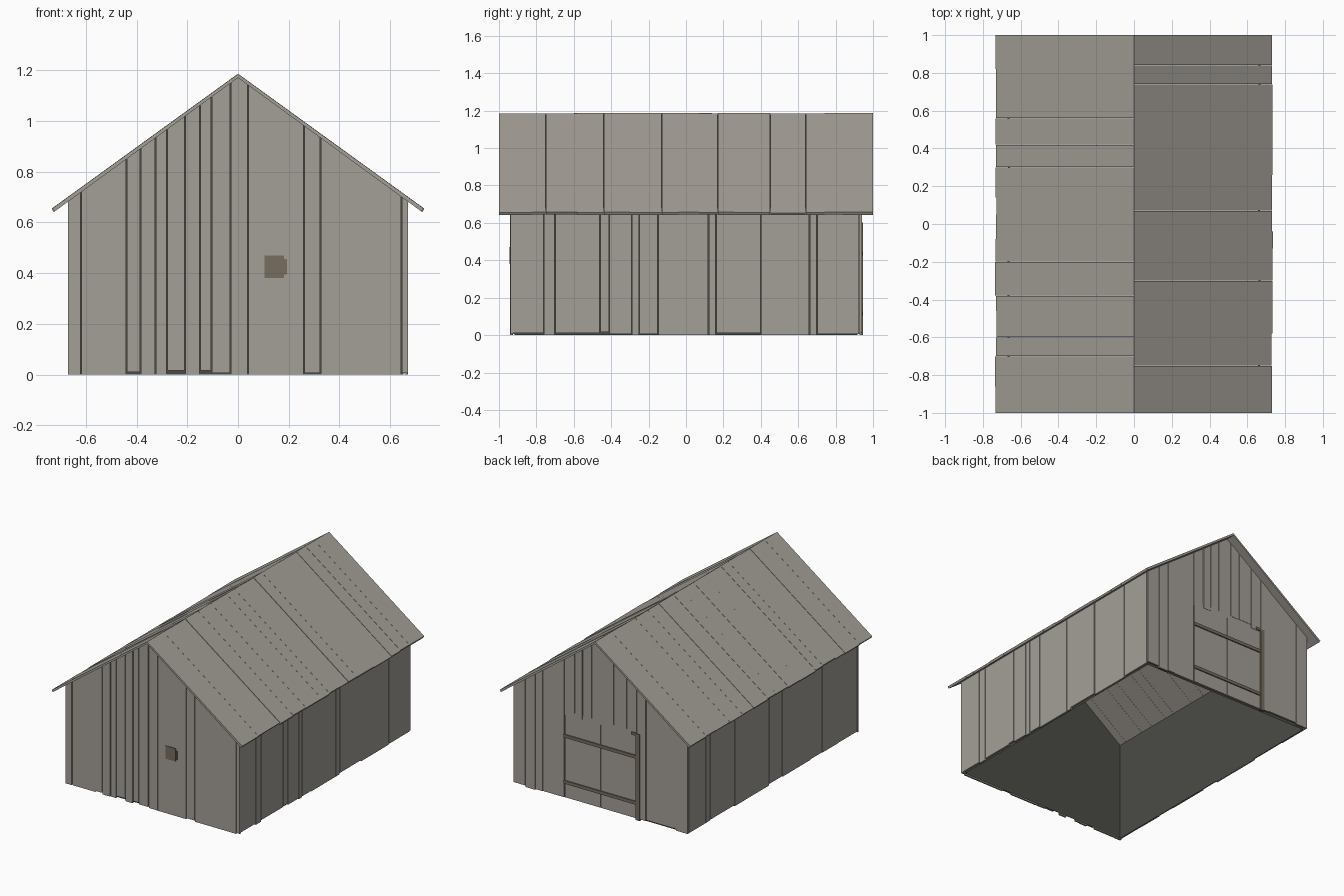
import bpy, bmesh, random
from mathutils import Vector

random.seed(4)
cube = bpy.data.objects.get("Cube")
if cube:
    bpy.data.objects.remove(cube)

HALF_W, HALF_L = 0.67, 0.94      # outer wall faces
RIDGE, PITCH = 1.187, 0.724      # roof top height and slope
ROOF_T, BOARD_T = 0.016, 0.012


def material(name, r, g, b):
    m = bpy.data.materials.new(name)
    m.use_nodes = True
    m.diffuse_color = (r, g, b, 1)
    m.node_tree.nodes["Principled BSDF"].inputs["Base Color"].default_value = (r, g, b, 1)
    return m


WOOD = material("weathered wood", 0.37, 0.348, 0.31)
DARK = material("dark lining", 0.07, 0.07, 0.06)
BROWN = material("brown timber", 0.185, 0.152, 0.115)


def finish(bm, name, mat, recalc=True):
    if recalc:
        bmesh.ops.recalc_face_normals(bm, faces=bm.faces[:])
    mesh = bpy.data.meshes.new(name)
    bm.to_mesh(mesh)
    bm.free()
    mesh.materials.append(mat)
    obj = bpy.data.objects.new(name, mesh)
    bpy.context.collection.objects.link(obj)
    return obj


def prism(bm, points, offset):
    """Extrude a flat outline by an offset vector."""
    face = bm.faces.new([bm.verts.new(p) for p in points])
    ext = bmesh.ops.extrude_face_region(bm, geom=[face], use_keep_orig=True)
    moved = [v for v in ext["geom"] if isinstance(v, bmesh.types.BMVert)]
    bmesh.ops.translate(bm, verts=moved, vec=Vector(offset))


def box(name, x, y, z, mat):
    bm = bmesh.new()
    prism(bm, [(x[0], y[0], z[0]), (x[1], y[0], z[0]),
               (x[1], y[0], z[1]), (x[0], y[0], z[1])], (0, y[1] - y[0], 0))
    return finish(bm, name, mat)


def under_roof(x):
    return RIDGE - ROOF_T - PITCH * abs(x)


def ragged():
    return random.choice((0, 0, 0.006, 0.01, 0.016))


def spans(seams, end, gap=0.004):
    edges = [-end] + sorted(seams) + [end]
    return [(a + (gap / 2 if a > -end else 0), b - (gap / 2 if b < end else 0))
            for a, b in zip(edges, edges[1:])]


def gable_wall(name, seams, side, door=None):
    """Vertical boards with tops cut to the roof; boards over a door start higher."""
    bm = bmesh.new()
    for a, b in spans(seams, HALF_W):
        z = ragged()
        if door and a > door[0] - 0.01 and b < door[1] + 0.01:
            z = door[2] + random.uniform(-0.015, 0.02)
        tops = [b, 0, a] if a < 0 < b else [b, a]
        y = side * (HALF_L - random.choice((0, 0, 0.002, 0.004)))
        outline = [(a, y, z), (b, y, z)] + [(x, y, under_roof(x)) for x in tops]
        prism(bm, outline, (0, -side * BOARD_T, 0))
    return finish(bm, name, WOOD)


def side_wall(name, seams, side):
    bm = bmesh.new()
    for a, b in spans(seams, HALF_L - 0.014):
        z, top = ragged(), under_roof(HALF_W)
        x = side * (HALF_W - random.choice((0, 0, 0.002, 0.004)))
        prism(bm, [(x, a, z), (x, b, z), (x, b, top), (x, a, top)],
              (-side * BOARD_T, 0, 0))
    return finish(bm, name, WOOD)


def roof_slope(name, seams, side):
    """Sloping boards with slightly uneven eaves and heights."""
    bm = bmesh.new()
    for a, b in spans(seams, 1.0, 0.001):
        e = 0.735 - random.uniform(0, 0.007)
        drop = random.choice((0, 0.001, 0.003))
        top, low = RIDGE - drop, RIDGE - ROOF_T
        prism(bm, [(0, a, top), (side * e, a, top - PITCH * e),
                   (side * (e - 0.008), a, low - PITCH * e + 0.002), (0, a, low)],
              (0, b - a, 0))
    return finish(bm, name, WOOD)


# Board walls
gable_wall("front_wall", [-0.62, -0.44, -0.385, -0.325, -0.28, -0.21, -0.15, -0.105,
                          -0.03, 0.04, 0.26, 0.325, 0.645], -1)
DOOR = (-0.28, 0.28, 0.59)
gable_wall("back_wall", [-0.58, -0.35, -0.28, -0.2, -0.1, -0.03, 0.07, 0.14, 0.2,
                         0.28, 0.445, 0.5, 0.577], 1, DOOR)
side_wall("left_wall", [-0.76, -0.7, -0.46, -0.41, -0.29, -0.25, -0.15, 0.12, 0.16,
                        0.4, 0.66, 0.7], 1)
side_wall("right_wall", [-0.72, -0.54, -0.41, -0.1, 0.04, 0.42, 0.69, 0.74], -1)

# Roof
roof_slope("left_roof", [-0.82, -0.75, -0.58, -0.44, -0.3, -0.13, -0.04, 0.07, 0.17,
                         0.26, 0.45, 0.64, 0.74, 0.84], 1)
roof_slope("right_roof", [-0.86, -0.7, -0.6, -0.46, -0.38, -0.2, -0.08, 0.05, 0.14,
                          0.3, 0.42, 0.56, 0.72, 0.82], -1)

# Dark inner lining, open below and above
bm = bmesh.new()
lx, ly = HALF_W - 0.017, HALF_L - 0.022
outline = [(-lx, 0.0), (lx, 0.0), (lx, under_roof(lx)),
           (0, under_roof(0)), (-lx, under_roof(lx))]
front, back = [[bm.verts.new((x, y, z)) for x, z in outline] for y in (-ly, ly)]
bm.faces.new(front)
bm.faces.new(back[::-1])
for i, j in ((1, 2), (4, 0)):
    bm.faces.new((front[i], back[i], back[j], front[j]))
finish(bm, "inner_lining", DARK)

# Double door with rails, side post and bracket
for name, x in (("right_door_leaf", (-0.276, -0.002)), ("left_door_leaf", (0.002, 0.276))):
    box(name, x, (HALF_L - 0.016, HALF_L - 0.004), (0.008, 0.61), WOOD)
for name, z in (("lower_door_rail", 0.115), ("upper_door_rail", 0.435)):
    box(name, (-0.276, 0.28), (HALF_L - 0.005, HALF_L + 0.004), (z - 0.01, z + 0.012), BROWN)
box("door_post", (-0.305, -0.276), (HALF_L - 0.01, HALF_L + 0.006), (0.0, 0.6), BROWN)
box("door_bracket", (-0.276, -0.24), (HALF_L - 0.01, HALF_L + 0.006), (0.585, 0.603), BROWN)

# Small hatch on the front
box("front_hatch", (0.105, 0.182), (-HALF_L - 0.004, -HALF_L + 0.005), (0.38, 0.47), BROWN)
box("front_hatch_edge", (0.182, 0.193), (-HALF_L - 0.003, -HALF_L + 0.005), (0.395, 0.455), BROWN)
